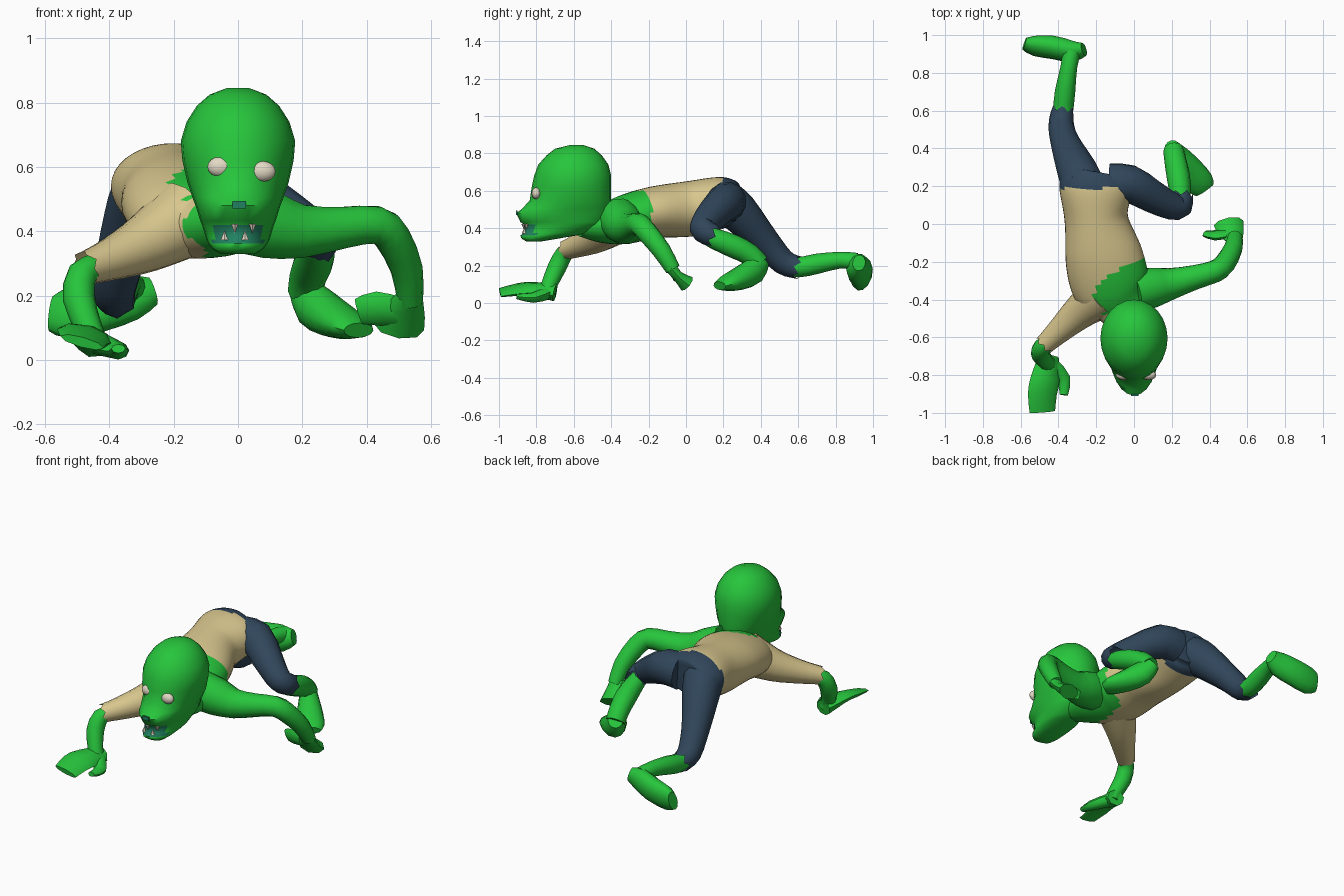
import bpy, bmesh, math
from mathutils import Vector


def material(name, rgb):
    m = bpy.data.materials.new(name)
    m.diffuse_color = (*rgb, 1)
    return m


GREEN = material("green skin", (0.02, 0.56, 0.045))
TAN = material("tan shirt", (0.69, 0.57, 0.27))
BLUE = material("navy trousers", (0.03, 0.062, 0.105))
TEAL = material("dark teal mouth", (0.015, 0.22, 0.12))
BONE = material("bone white", (0.76, 0.69, 0.55))


def loft(name, rings, mats, rule=None, cap_end=True, angle=50):
    """Skin a list of equal rings; rule(center) picks the material slot."""
    bm = bmesh.new()
    vs = [[bm.verts.new(p) for p in r] for r in rings]
    n = len(vs[0])
    for a, b in zip(vs, vs[1:]):
        for i in range(n):
            j = (i + 1) % n
            bm.faces.new((a[i], a[j], b[j], b[i]))
    bm.faces.new(vs[0][::-1])
    if cap_end:
        bm.faces.new(vs[-1])
    bmesh.ops.recalc_face_normals(bm, faces=bm.faces)
    if rule:
        for f in bm.faces:
            f.material_index = rule(f.calc_center_median())
    me = bpy.data.meshes.new(name)
    bm.to_mesh(me)
    bm.free()
    ob = bpy.data.objects.new(name, me)
    bpy.context.collection.objects.link(ob)
    for m in mats:
        me.materials.append(m)
    smooth(ob, angle)
    return ob


def smooth(ob, angle=50):
    bpy.ops.object.select_all(action='DESELECT')
    bpy.context.view_layer.objects.active = ob
    ob.select_set(True)
    bpy.ops.object.shade_smooth_by_angle(angle=math.radians(angle))


def spline(pts, sub):
    """Catmull-Rom through (x, y, z, width, height) stations."""
    pts = [Vector(p if len(p) == 5 else (*p, p[3])) for p in pts]
    out = []
    for i in range(len(pts) - 1):
        p0, p1, p2 = pts[max(i - 1, 0)], pts[i], pts[i + 1]
        p3 = pts[min(i + 2, len(pts) - 1)]
        for k in range(sub):
            t = k / sub
            out.append(0.5 * (2 * p1 + (p2 - p0) * t + (2 * p0 - 5 * p1 + 4 * p2 - p3) * t * t
                              + (3 * p1 - p0 - 3 * p2 + p3) * t ** 3))
    return out + [pts[-1]]


def tube(name, pts, mats, ref=(1, 0, 0), sides=12, sub=2, jag=0.0, rule=None):
    """Limb of oval sections; jag gives an open, torn end."""
    st = spline(pts, sub)
    rings = []
    for i, s in enumerate(st):
        a, b = st[max(i - 1, 0)], st[min(i + 1, len(st) - 1)]
        t = (Vector(b[:3]) - Vector(a[:3])).normalized()
        u = Vector(ref)
        u = (u - t * u.dot(t)).normalized()
        v = t.cross(u)
        ring = []
        for k in range(sides):
            w = 2 * math.pi * k / sides
            p = Vector(s[:3]) + u * s[3] * math.cos(w) + v * s[4] * math.sin(w)
            if jag and i == len(st) - 1:
                p += t * jag * (1 if k % 2 else -1)
            ring.append(p)
        rings.append(ring)
    return loft(name, rings, mats, rule, cap_end=not jag)


# torso: trousers waist, shirt, bare left shoulder and neck
def torso_rule(c):
    if c.y > 0.19:
        return 1
    bare = (c - Vector((0.0, -0.41, 0.46))).length < 0.235
    if (bare and (c.z > 0.5 or c.x > -0.10)) or c.y < -0.52:
        return 2
    return 0


tube("torso", [(-0.19, 0.27, 0.54, 0.15, 0.10), (-0.20, 0.20, 0.54, 0.195, 0.135),
               (-0.20, 0.03, 0.505, 0.168, 0.148), (-0.16, -0.17, 0.485, 0.205, 0.138),
               (-0.12, -0.33, 0.445, 0.205, 0.130), (-0.06, -0.44, 0.42, 0.150, 0.100),
               (-0.02, -0.56, 0.43, 0.085, 0.075)],
     [TAN, BLUE, GREEN], sides=36, sub=8, rule=torso_rule)

# head: horizontal sections (z, front y, back y, half width)
SECTIONS = [(0.33, -0.855, -0.77, 0.055), (0.345, -0.88, -0.68, 0.078), (0.362, -0.885, -0.58, 0.092),
            (0.374, -0.868, -0.53, 0.098), (0.42, -0.865, -0.44, 0.112), (0.432, -0.885, -0.425, 0.117),
            (0.48, -0.908, -0.410, 0.132), (0.505, -0.875, -0.405, 0.142), (0.55, -0.835, -0.40, 0.157),
            (0.62, -0.825, -0.40, 0.173), (0.68, -0.812, -0.40, 0.178), (0.74, -0.79, -0.415, 0.160),
            (0.79, -0.745, -0.45, 0.128), (0.825, -0.70, -0.49, 0.088), (0.845, -0.62, -0.55, 0.035)]
head_rings = []
for z, f, b, w in SECTIONS:
    head_rings.append([(w * math.cos(2 * math.pi * k / 24),
                        (f + b) / 2 + (b - f) / 2 * math.sin(2 * math.pi * k / 24), z) for k in range(24)])
loft("head", head_rings, [GREEN, TEAL],
     lambda c: int(0.36 < c.z < 0.425 and abs(c.x) < 0.08 and c.y < -0.7), angle=65)


# eyes
def eye(name, x, z):
    bpy.ops.mesh.primitive_uv_sphere_add(segments=14, ring_count=8, location=(x, -0.80, z))
    ob = bpy.context.object
    ob.name = name
    ob.scale = (0.041, 0.026, 0.032)
    ob.data.materials.append(BONE)
    smooth(ob, 60)


eye("right_eye", -0.055, 0.60)
eye("left_eye", 0.077, 0.586)

# teeth
for i, (x, up) in enumerate([(-0.042, 1), (-0.010, -1), (0.022, 1), (0.045, -1)]):
    bpy.ops.mesh.primitive_cone_add(vertices=6, radius1=0.013, radius2=0, depth=0.030,
                                    location=(x, -0.868 + 7 * x * x, 0.388 if up > 0 else 0.408),
                                    rotation=(0 if up > 0 else math.pi, 0, 0))
    bpy.context.object.name = f"tooth_{i + 1}"
    bpy.context.object.data.materials.append(BONE)

# nose hole
bpy.ops.mesh.primitive_cube_add(size=1, location=(0.004, -0.905, 0.482))
nose = bpy.context.object
nose.name = "nose_hole"
nose.scale = (0.042, 0.009, 0.024)
nose.data.materials.append(TEAL)

# right arm: sleeve, forearm, hand, thumb
tube("right_sleeve", [(-0.16, -0.37, 0.44, 0.125), (-0.28, -0.46, 0.365, 0.094),
                      (-0.39, -0.56, 0.315, 0.068), (-0.475, -0.64, 0.285, 0.052)],
     [TAN], ref=(0, 0, 1), sub=3, jag=0.010)
tube("right_forearm", [(-0.44, -0.61, 0.29, 0.040), (-0.485, -0.65, 0.265, 0.047),
                       (-0.495, -0.69, 0.19, 0.050), (-0.465, -0.73, 0.10, 0.043),
                       (-0.45, -0.74, 0.05, 0.046)], [GREEN])
tube("right_hand", [(-0.45, -0.70, 0.055, 0.055, 0.048), (-0.47, -0.82, 0.075, 0.080, 0.033),
                    (-0.485, -0.90, 0.072, 0.080, 0.026), (-0.485, -0.995, 0.055, 0.070, 0.016)],
     [GREEN], ref=(1, 0, -0.3), sides=8)
tube("right_thumb", [(-0.43, -0.75, 0.05, 0.040, 0.035), (-0.372, -0.82, 0.028, 0.036, 0.027),
                     (-0.372, -0.905, 0.035, 0.022, 0.014)], [GREEN], sides=8)

# left arm: bare arm, hand, thumb
tube("left_arm", [(0.00, -0.36, 0.45, 0.115), (0.10, -0.335, 0.42, 0.108), (0.20, -0.315, 0.40, 0.085),
                  (0.33, -0.28, 0.412, 0.066), (0.43, -0.25, 0.42, 0.060), (0.48, -0.21, 0.38, 0.057),
                  (0.525, -0.13, 0.28, 0.050), (0.535, -0.07, 0.18, 0.040)], [GREEN], ref=(0, 1, 0.3))
tube("left_hand", [(0.533, -0.085, 0.195, 0.044, 0.034), (0.515, -0.045, 0.145, 0.068, 0.028),
                   (0.50, 0.005, 0.103, 0.080, 0.046)], [GREEN], sides=8)
tube("left_thumb", [(0.50, -0.05, 0.15, 0.045, 0.022), (0.43, -0.06, 0.16, 0.055, 0.024),
                    (0.375, -0.05, 0.15, 0.042, 0.014)], [GREEN], ref=(0, -0.3, 1), sides=8)

# right leg stretched back
tube("right_trouser_leg", [(-0.27, 0.21, 0.54, 0.115), (-0.30, 0.28, 0.485, 0.108),
                           (-0.36, 0.42, 0.33, 0.080), (-0.385, 0.52, 0.22, 0.068),
                           (-0.378, 0.60, 0.190, 0.060)], [BLUE], sub=3, jag=0.016)
tube("right_shin", [(-0.38, 0.53, 0.205, 0.048), (-0.375, 0.60, 0.19, 0.053), (-0.365, 0.70, 0.21, 0.054),
                    (-0.345, 0.83, 0.23, 0.044), (-0.33, 0.91, 0.22, 0.048)], [GREEN])
tube("right_foot", [(-0.265, 0.925, 0.215, 0.045, 0.035), (-0.33, 0.915, 0.195, 0.075, 0.056),
                    (-0.43, 0.935, 0.165, 0.082, 0.060), (-0.53, 0.943, 0.145, 0.082, 0.050),
                    (-0.58, 0.955, 0.145, 0.058, 0.030)], [GREEN], ref=(0, 0.3, 1))

# left leg pulled forward under the body
tube("left_trouser_leg", [(-0.12, 0.215, 0.54, 0.108), (-0.02, 0.212, 0.54, 0.102),
                          (0.10, 0.145, 0.475, 0.088), (0.20, 0.095, 0.415, 0.074),
                          (0.245, 0.095, 0.385, 0.066), (0.25, 0.145, 0.36, 0.062)],
     [BLUE], ref=(0, 0.2, 1), jag=0.014)
tube("left_shin", [(0.24, 0.09, 0.37, 0.045), (0.245, 0.15, 0.345, 0.055), (0.235, 0.25, 0.305, 0.062),
                   (0.218, 0.34, 0.26, 0.058), (0.21, 0.39, 0.21, 0.055)], [GREEN])
tube("left_foot", [(0.20, 0.405, 0.225, 0.042, 0.048), (0.235, 0.36, 0.17, 0.060, 0.072),
                   (0.295, 0.285, 0.13, 0.074, 0.062), (0.35, 0.215, 0.105, 0.076, 0.042),
                   (0.375, 0.18, 0.092, 0.056, 0.024)], [GREEN], ref=(0.8, 0.6, 0))
